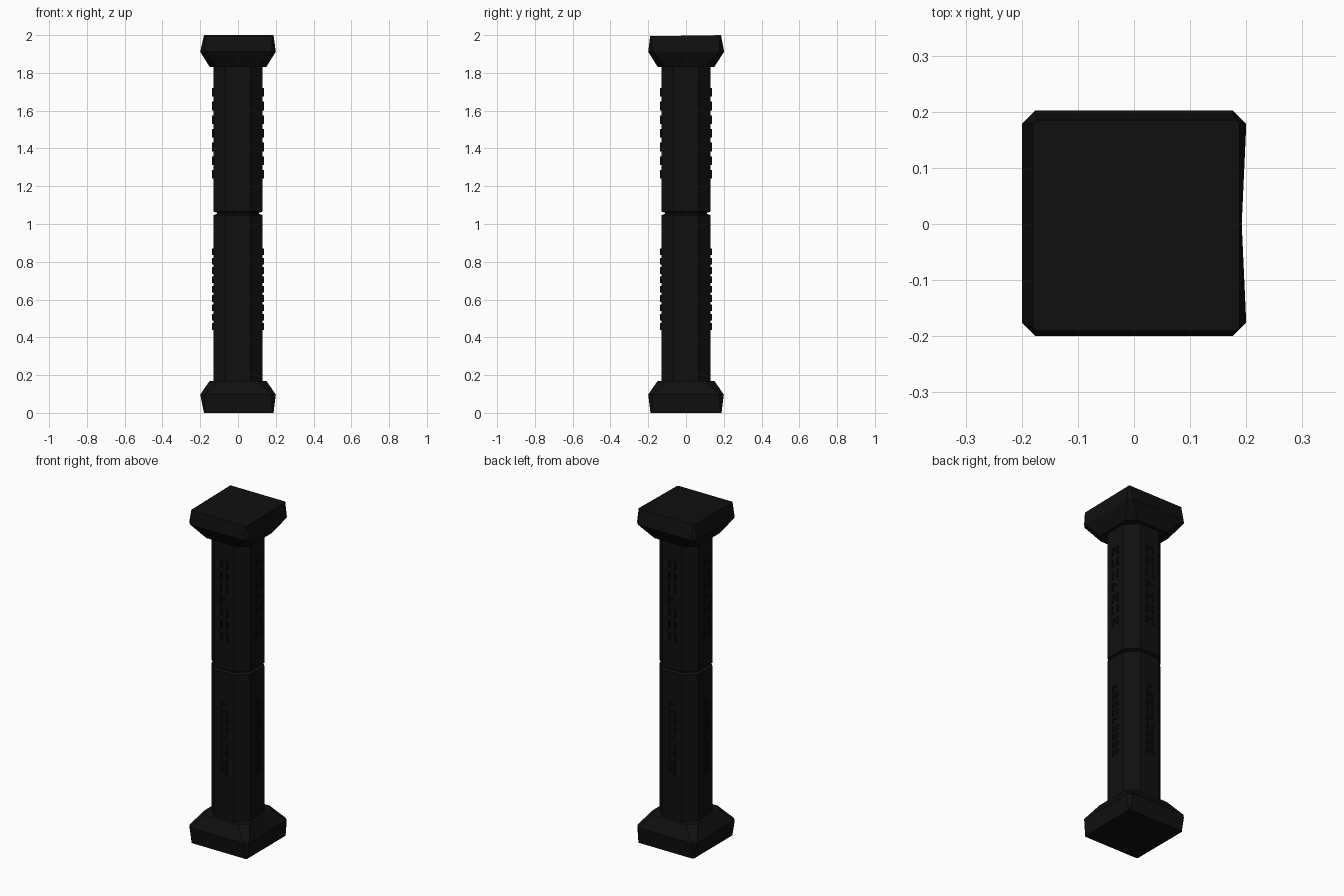
import bpy, bmesh, math, random
from mathutils import Matrix, Vector

if "Cube" in bpy.data.objects:
    bpy.data.objects.remove(bpy.data.objects["Cube"])

random.seed(4)

stone = bpy.data.materials.new("black stone")
stone.diffuse_color = (0.005, 0.005, 0.005, 1)
stone.use_nodes = True
stone.node_tree.nodes["Principled BSDF"].inputs["Base Color"].default_value = stone.diffuse_color


def finish(bm, name):
    bmesh.ops.recalc_face_normals(bm, faces=bm.faces)
    me = bpy.data.meshes.new(name)
    bm.to_mesh(me)
    bm.free()
    me.materials.append(stone)
    ob = bpy.data.objects.new(name, me)
    bpy.context.collection.objects.link(ob)
    return ob


def ring(x0, x1, y0, y1, c, z, dent=0.0, tilt=0.0):
    """Chamfered rectangle with a worn-in middle on its +x side."""
    pts = [(x1, y0 + c), (x1 - dent, 0), (x1, y1 - c), (x1 - c, y1), (x0 + c, y1),
           (x0, y1 - c), (x0, y0 + c), (x0 + c, y0), (x1 - c, y0)]
    return [Vector((x, y, z + tilt * y)) for x, y in pts]


def loft(name, rings):
    bm = bmesh.new()
    loops = [[bm.verts.new(p) for p in r] for r in rings]
    n = len(loops[0])
    for a, b in zip(loops, loops[1:]):
        for i in range(n):
            j = (i + 1) % n
            bm.faces.new((a[i], a[j], b[j], b[i]))
    bm.faces.new(loops[0][::-1])
    bm.faces.new(loops[-1])
    return finish(bm, name)


def octagon(r, z):
    return ring(-r, r, -r, r, r * 0.5, z)


# Octagonal shaft with a narrow groove around the middle
loft("shaft", [octagon(0.13, 0.15), octagon(0.13, 1.047), octagon(0.112, 1.053),
               octagon(0.112, 1.06), octagon(0.13, 1.066), octagon(0.13, 1.85)])

# Slightly worn base and capital
loft("base", [ring(-0.18, 0.188, -0.188, 0.188, 0.006, 0),
              ring(-0.2, 0.2, -0.2, 0.2, 0.024, 0.097, 0.008),
              ring(-0.15, 0.15, -0.15, 0.15, 0.045, 0.17)])
loft("capital", [ring(-0.15, 0.15, -0.15, 0.15, 0.045, 1.832),
                 ring(-0.2, 0.2, -0.2, 0.202, 0.024, 1.912, 0.008),
                 ring(-0.18, 0.188, -0.19, 0.185, 0.006, 1.997, 0, 0.015)])


# Columns of abstract raised marks on the four main faces
def bar(bm, side, x, z, length, angle, thick=0.009):
    m = (Matrix.Rotation(side * math.pi / 2, 4, 'Z')
         @ Matrix.Translation((x, -0.1325, z))
         @ Matrix.Rotation(angle, 4, 'Y')
         @ Matrix.Diagonal((length, 0.009, thick, 1)))
    bmesh.ops.create_cube(bm, size=1, matrix=m)


def marks(name, z_low, z_high, count, width, fill):
    step = (z_high - z_low) / (count - 1 + fill)
    h = step * fill
    kinds = [random.randrange(3) for _ in range(count)]
    bm = bmesh.new()
    for side in range(4):
        for i, kind in enumerate(kinds):
            z = z_low + h / 2 + i * step
            bar(bm, side, -width / 2, z, h, math.pi / 2)
            if kind != 1:
                bar(bm, side, 0, z + h * 0.2, width, 0.3 if kind else -0.3)
            if kind != 2:
                bar(bm, side, width / 2, z, h, math.pi / 2)
    finish(bm, name)


marks("upper_marks", 1.24, 1.72, 7, 0.04, 0.63)
marks("lower_marks", 0.44, 0.87, 9, 0.032, 0.7)
